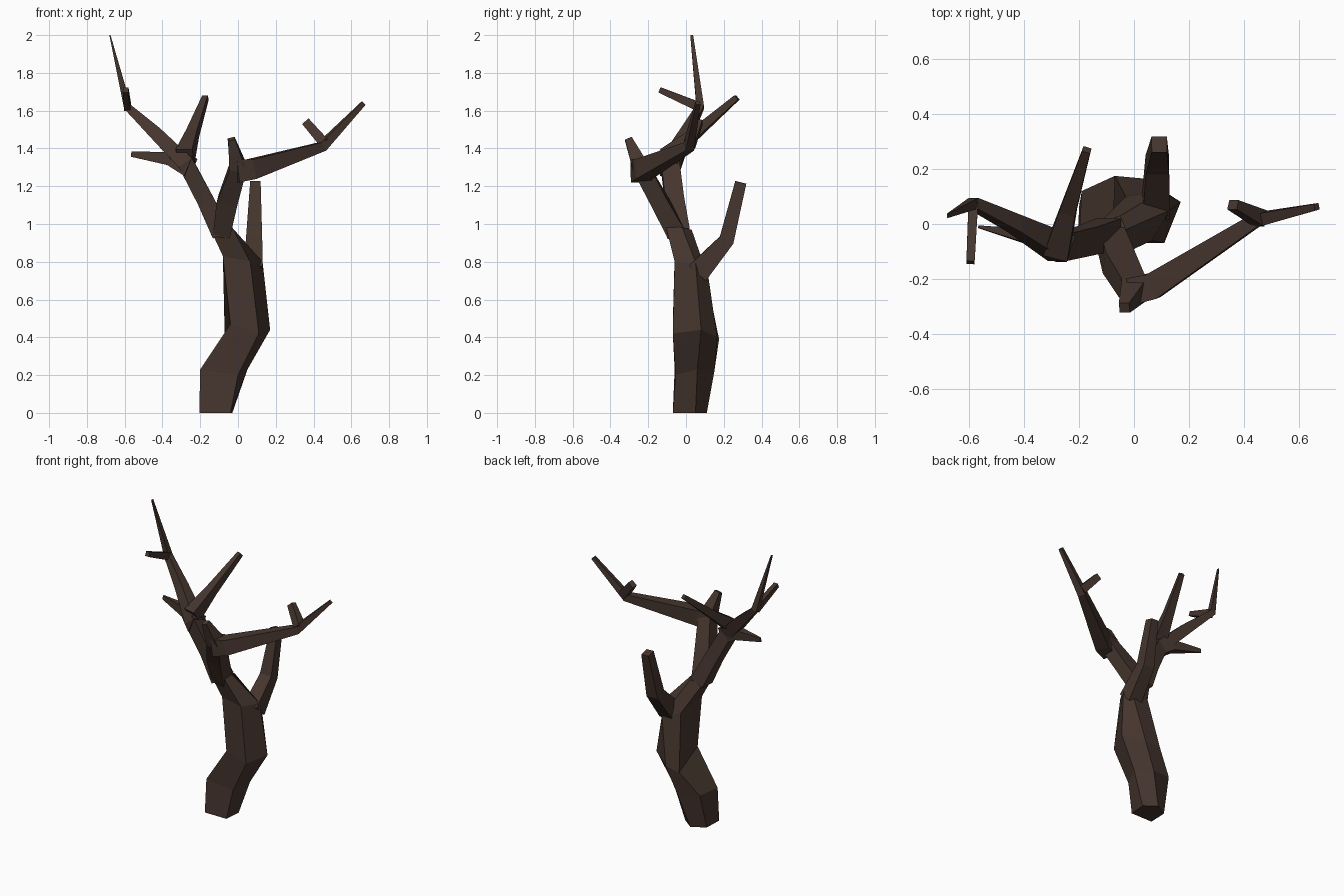
import bpy
from mathutils import Vector

bark = bpy.data.materials.new("dark brown bark")
bark.diffuse_color = (0.060, 0.036, 0.027, 1)


def loft(name, rings):
    """Flat-shaded skin over equal-sized rings, capped at both ends."""
    n = len(rings[0])
    verts = [v for r in rings for v in r]
    faces = [tuple(reversed(range(n))),
             tuple(range(len(verts) - n, len(verts)))]
    for k in range(len(rings) - 1):
        for i in range(n):
            a, b = k * n + i, k * n + (i + 1) % n
            faces.append((a, b, b + n, a + n))
    mesh = bpy.data.meshes.new(name)
    mesh.from_pydata(verts, [], faces)
    mesh.materials.append(bark)
    obj = bpy.data.objects.new(name, mesh)
    bpy.context.collection.objects.link(obj)
    return obj


def limb(name, pts, ref=(0, 1, 0)):
    """Square tapering limb; pts are (x, y, z, width across, depth along ref)."""
    ref = Vector(ref)
    P = [Vector(p[:3]) for p in pts]
    rings = []
    for i, p in enumerate(pts):
        t = Vector()
        if i > 0:
            t += (P[i] - P[i - 1]).normalized()
        if i < len(P) - 1:
            t += (P[i + 1] - P[i]).normalized()
        t.normalize()
        u = ref.cross(t).normalized()
        v = t.cross(u)
        rings.append([P[i] + u * a * p[3] / 2 + v * b * p[4] / 2
                      for a, b in ((-1, -1), (1, -1), (1, 1), (-1, 1))])
    return loft(name, rings)


# Crooked five-sided trunk
loft("trunk", [
    [(-.205, -.07, 0), (-.04, -.07, 0), (-.03, .05, 0), (-.11, .11, 0), (-.20, .06, 0)],
    [(-.20, -.06, .23), (0, -.055, .20), (.05, .06, .23), (-.04, .15, .22), (-.19, .12, .24)],
    [(-.04, -.07, .47), (.11, -.07, .42), (.17, .08, .44), (.04, .165, .40), (-.07, .175, .39)],
    [(-.08, -.06, .83), (.065, -.06, .80), (.13, .05, .80), (.10, .12, .71), (-.03, .10, .76)],
    [(-.15, -.09, .98), (-.04, -.11, 1.0), (-.03, -.02, .98), (-.05, .03, .97), (-.13, 0, .95)],
])

# Cut-off limb at the back
limb("back_limb", [(.08, .06, .74, .10, .12), (.085, .215, .915, .085, .08),
                   (.092, .29, 1.22, .055, .06)])

# Left limb with its twigs
limb("left_limb", [(-.09, -.04, .95, .10, .12), (-.17, -.06, 1.12, .09, .10),
                   (-.275, -.085, 1.32, .085, .10), (-.43, .0, 1.475, .07, .06),
                   (-.585, .075, 1.62, .04, .04), (-.678, .03, 2.0, .006, .015)])
limb("left_side_twig", [(-.25, -.09, 1.30, .11, .10), (-.36, -.05, 1.345, .07, .06),
                        (-.565, -.01, 1.37, .028, .01)])
limb("left_back_twig", [(-.28, -.10, 1.36, .09, .09), (-.24, .05, 1.48, .06, .055),
                        (-.172, .27, 1.67, .03, .03)], (0, 0, 1))
limb("left_tip_twig", [(-.585, .07, 1.62, .035, .05), (-.595, -.14, 1.71, .03, .03)],
     (0, 0, 1))

# Forward limb that turns into the long right arm
limb("front_limb", [(-.085, -.05, .95, .09, .10), (-.055, -.14, 1.12, .11, .09),
                    (0, -.24, 1.30, .09, .09), (-.035, -.305, 1.45, .038, .038)])
limb("right_arm", [(-.01, -.245, 1.28, .10, .12), (.07, -.225, 1.29, .095, .105),
                   (.445, .015, 1.41, .05, .05), (.665, .063, 1.64, .024, .024)],
     (0, 0, 1))
limb("right_twig", [(.46, .02, 1.425, .055, .06), (.36, .07, 1.54, .045, .035)])
